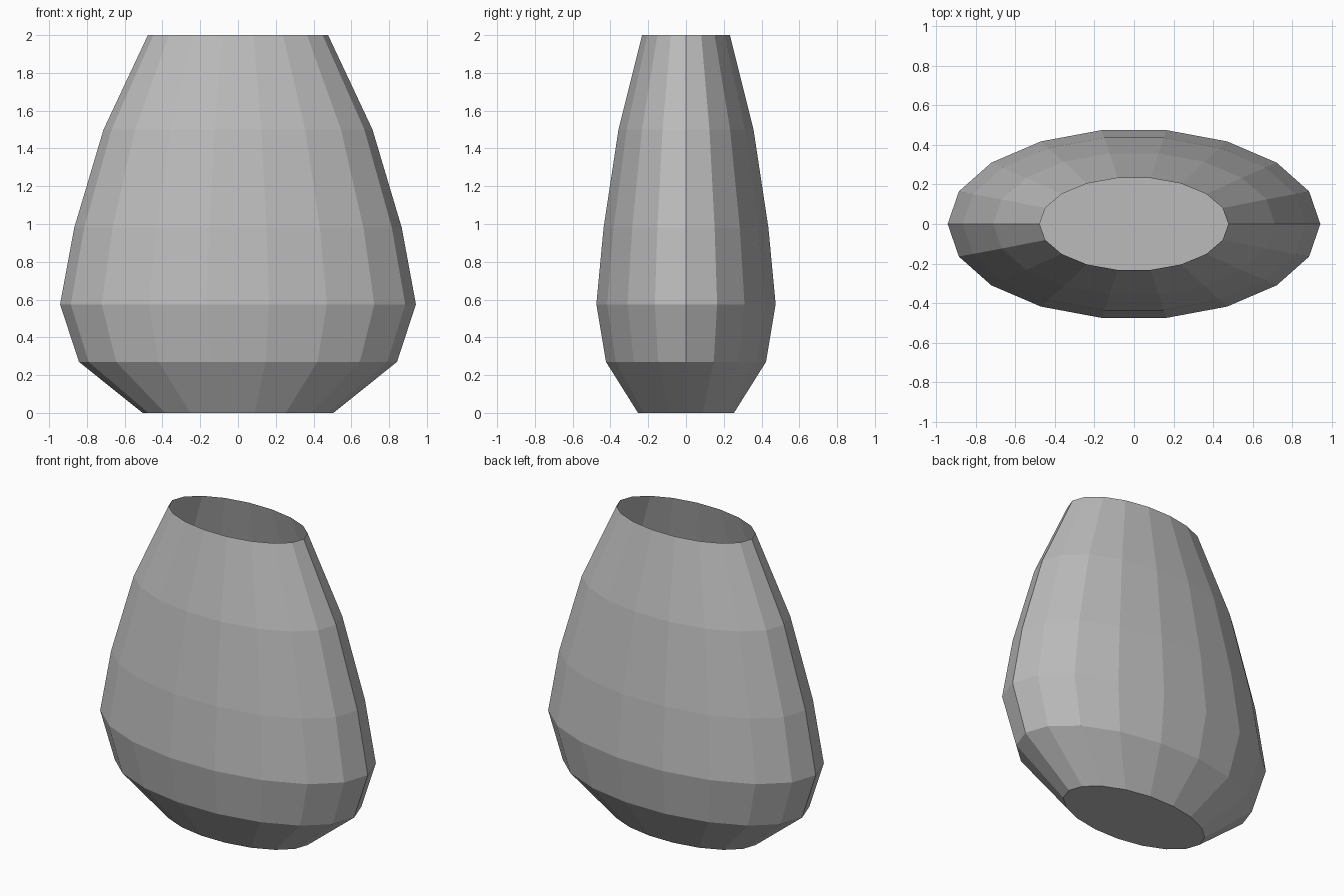
import bpy
import bmesh
from math import cos, sin, tau

cube = bpy.data.objects.get("Cube")
if cube:
    bpy.data.objects.remove(cube, do_unlink=True)

SIDES = 18
# Profile: height, half width, half depth
PROFILE = [
    (0.0, 0.505, 0.258),
    (0.27, 0.842, 0.430),
    (0.575, 0.942, 0.482),
    (0.98, 0.867, 0.443),
    (1.50, 0.712, 0.363),
    (2.0, 0.477, 0.236),
]


def make_material(name, color):
    mat = bpy.data.materials.new(name)
    mat.use_nodes = True
    mat.diffuse_color = color
    mat.node_tree.nodes["Principled BSDF"].inputs["Base Color"].default_value = color
    return mat


# Thin-walled oval vase, open at the top with a flat floor
bm = bmesh.new()
rings = []
for z, rx, ry in PROFILE:
    angles = [tau * i / SIDES for i in range(SIDES)]
    rings.append([bm.verts.new((rx * cos(a), ry * sin(a), z)) for a in angles])

# Wall facets between neighbouring rings
for lower, upper in zip(rings, rings[1:]):
    for i in range(SIDES):
        j = (i + 1) % SIDES
        bm.faces.new((lower[i], lower[j], upper[j], upper[i]))

# Floor
bm.faces.new(list(reversed(rings[0])))

mesh = bpy.data.meshes.new("vase")
bm.to_mesh(mesh)
bm.free()
mesh.materials.append(make_material("plain grey", (0.5, 0.5, 0.5, 1.0)))
vase = bpy.data.objects.new("vase", mesh)
bpy.context.collection.objects.link(vase)
